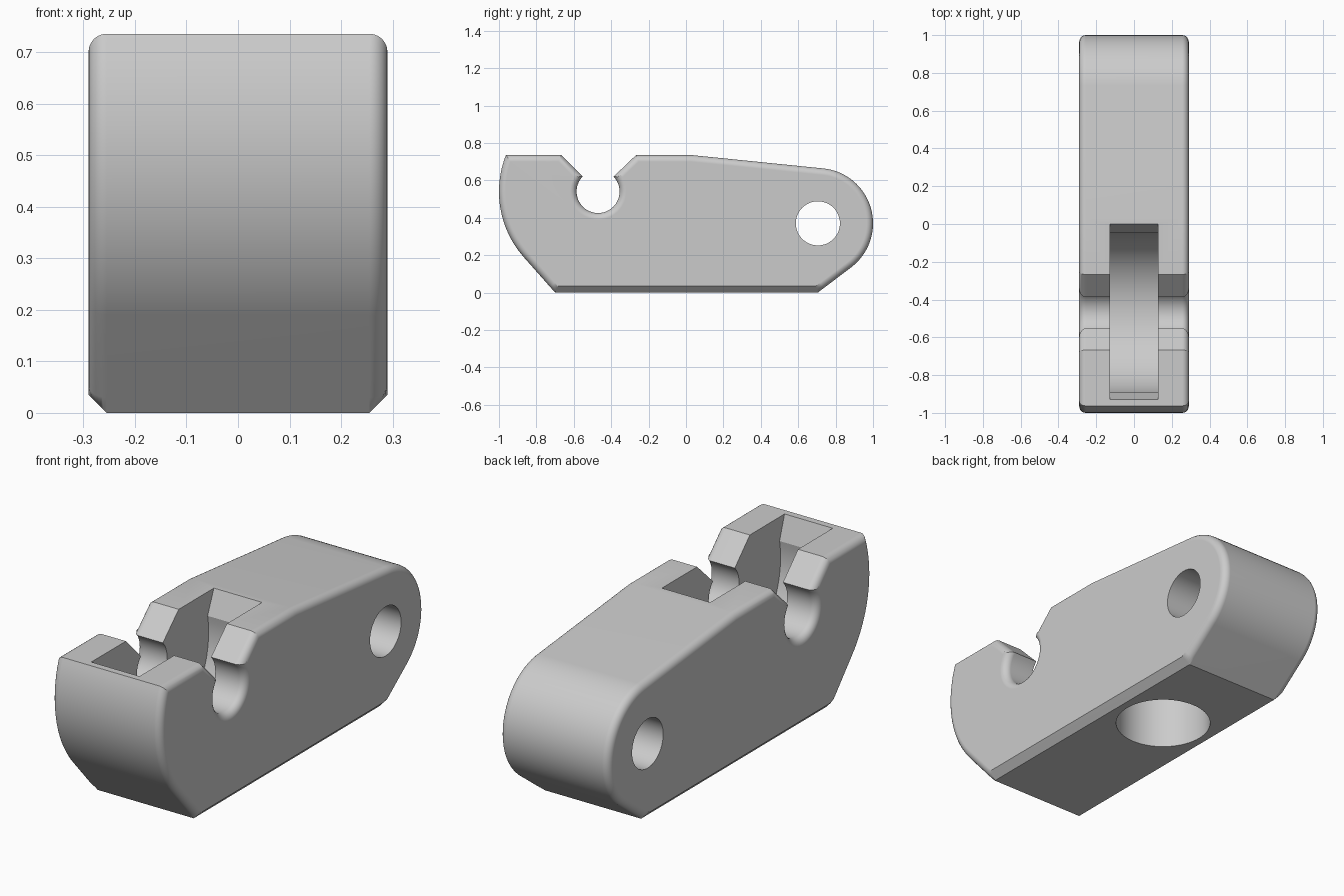
import bpy, bmesh
from math import sin, cos, pi, radians, atan2, acos, hypot
from mathutils import Vector

if "Cube" in bpy.data.objects:
    bpy.data.objects.remove(bpy.data.objects["Cube"])

HALF, TOP, ROUND = 0.29, 0.735, 0.035
NOTCH, PIN = (-0.47, 0.54), (0.705, 0.37)

grey = bpy.data.materials.new("light_grey")
grey.use_nodes = True
colour = (0.6, 0.6, 0.6, 1)
grey.diffuse_color = colour
grey.node_tree.nodes["Principled BSDF"].inputs["Base Color"].default_value = colour


def arc(centre, r, a0, a1, n):
    return [(centre[0] + r * cos(a0 + (a1 - a0) * i / n),
             centre[1] + r * sin(a0 + (a1 - a0) * i / n)) for i in range(n + 1)]


def tangent_angle(centre, r, point, side):
    """Angle at which a line from the point touches the circle."""
    dy, dz = point[0] - centre[0], point[1] - centre[1]
    return atan2(dz, dy) + side * acos(r / hypot(dy, dz))


def inset(points, d):
    """Mitred inward offset of a counter-clockwise profile."""
    result = []
    for i, p in enumerate(points):
        p = Vector(p)
        e0 = (p - Vector(points[i - 1])).normalized()
        e1 = (Vector(points[(i + 1) % len(points)]) - p).normalized()
        n0, n1 = Vector((-e0.y, e0.x)), Vector((-e1.y, e1.x))
        result.append(tuple(p + (n0 + n1) * d / (1 + n0.dot(n1))))
    return result


def loft(name, rings):
    """Solid through a list of closed rings, capped at both ends."""
    bm = bmesh.new()
    loops = [[bm.verts.new(p) for p in ring] for ring in rings]
    n = len(loops[0])
    for a, b in zip(loops, loops[1:]):
        for i in range(n):
            j = (i + 1) % n
            bm.faces.new((a[i], a[j], b[j], b[i]))
    bm.faces.new(loops[0][::-1])
    bm.faces.new(loops[-1])
    bmesh.ops.recalc_face_normals(bm, faces=bm.faces)
    mesh = bpy.data.meshes.new(name)
    bm.to_mesh(mesh)
    bm.free()
    mesh.materials.append(grey)
    ob = bpy.data.objects.new(name, mesh)
    bpy.context.collection.objects.link(ob)
    return ob


def prism(name, profile, half):
    return loft(name, [[(x, y, z) for y, z in profile] for x in (-half, half)])


# Side profile: flat base, round tail, sloped back, open notch, curved nose
front_foot, back_foot, bend = (-0.70, 0), (0.705, 0), (0.03, TOP)
tail_r, nose_r = 0.295, 0.53
tail = arc(PIN, tail_r, tangent_angle(PIN, tail_r, back_foot, 1),
           tangent_angle(PIN, tail_r, bend, -1), 32)
nose = arc(NOTCH, nose_r, pi - 0.378,
           tangent_angle(NOTCH, nose_r, front_foot, -1) % (2 * pi), 24)
notch = arc(NOTCH, 0.115, radians(44), radians(-224), 36)


def near(a, b, d=0.04):
    a, b = Vector(a), Vector(b)
    return tuple(a + (b - a).normalized() * d)


profile = ([front_foot, back_foot, near(back_foot, tail[0])] + tail
           + [bend, (-0.267, TOP)] + notch + [(-0.667, TOP)]
           + nose + [near(front_foot, nose[-1])])

# Body: rounded side edges, straight chamfer along the base
STEPS = 6
rings = []
for k in range(STEPS + 1):
    t = k / STEPS
    curved = inset(profile, ROUND * (1 - sin(t * pi / 2)))
    flat = inset(profile, ROUND * (1 - t))
    x_curved = HALF - ROUND * (1 - cos(t * pi / 2))
    x_flat = HALF - ROUND * t
    rings.append([(x_flat, *flat[i]) if i < 2 else (x_curved, *curved[i])
                  for i in range(len(profile))])
mirrored = [[(-x, y, z) for x, y, z in ring] for ring in reversed(rings)]
body = loft("clamp_body", rings + mirrored)

# Cutters: pin hole, wheel slot and round socket in the base
slot = ([(0.0, TOP), (0.03, TOP + 0.1), (-0.96, TOP + 0.1), (-0.93, TOP)]
        + arc(NOTCH, 0.43, pi - 0.187, 2 * pi + 0.187, 48))
socket_ring = arc((0, 0.21), 0.218, 0, 2 * pi * 63 / 64, 63)
cutters = [
    prism("pin_hole_cutter", arc(PIN, 0.118, 0, 2 * pi * 47 / 48, 47), 0.5),
    prism("slot_cutter", slot, 0.128),
    loft("socket_cutter", [[(x, y, z) for x, y in socket_ring] for z in (-0.1, 0.4)]),
]
bpy.ops.object.select_all(action='DESELECT')
bpy.context.view_layer.objects.active = body
body.select_set(True)
for cutter in cutters:
    cutter.hide_render = True
    mod = body.modifiers.new(cutter.name, 'BOOLEAN')
    mod.operation, mod.solver, mod.object = 'DIFFERENCE', 'EXACT', cutter
    bpy.ops.object.modifier_apply(modifier=mod.name)
    bpy.data.objects.remove(cutter)

# Smooth curves, crisp cut edges, flat side faces
bpy.ops.object.shade_smooth_by_angle(angle=radians(25))
weighted = body.modifiers.new("flat_face_normals", 'WEIGHTED_NORMAL')
weighted.keep_sharp = True
